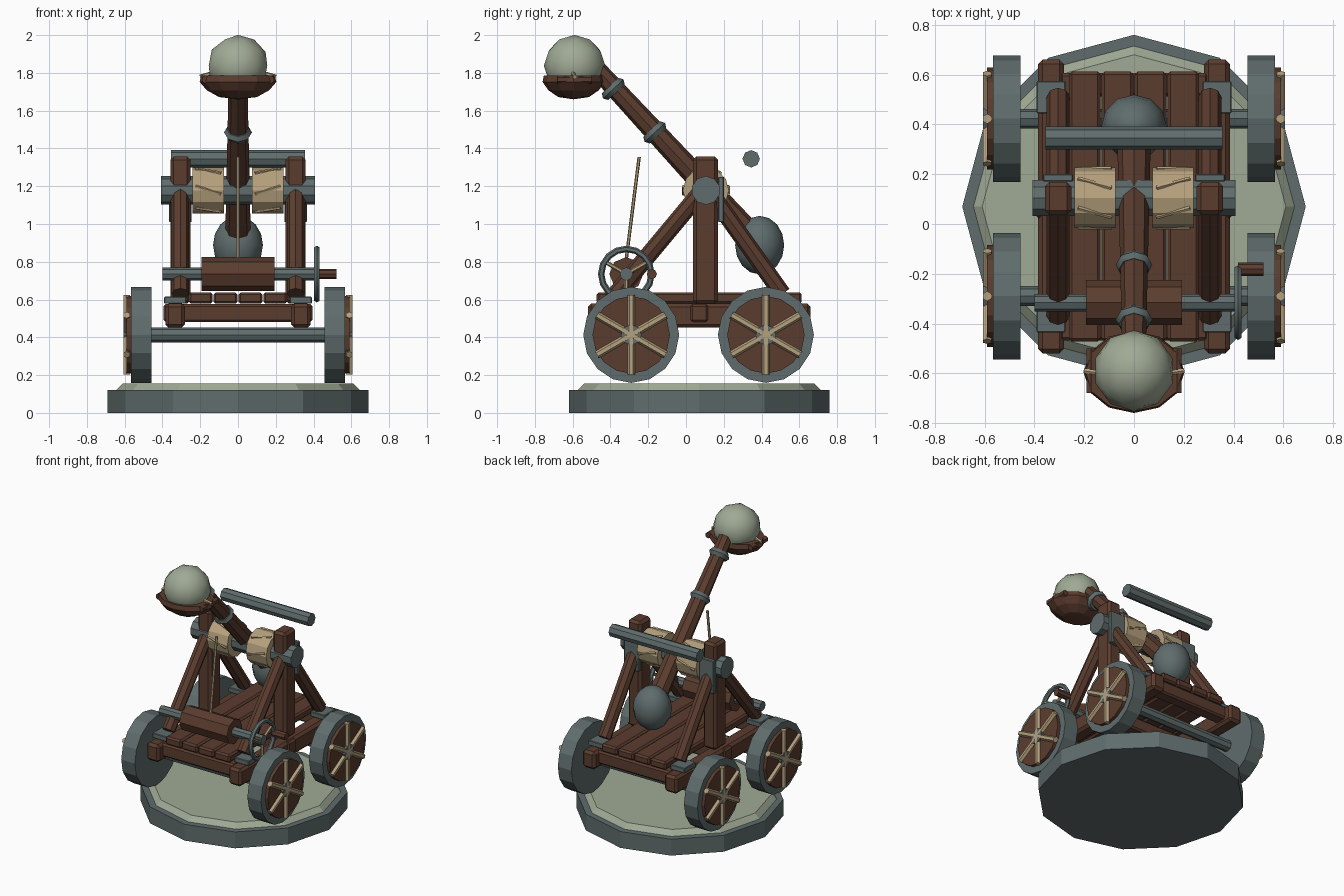
import bpy, bmesh, math
from mathutils import Vector

if "Cube" in bpy.data.objects:
    bpy.data.objects.remove(bpy.data.objects["Cube"], do_unlink=True)


def material(name, rgb):
    m = bpy.data.materials.new(name)
    m.use_nodes = True
    m.diffuse_color = (*rgb, 1)
    m.node_tree.nodes["Principled BSDF"].inputs["Base Color"].default_value = (*rgb, 1)
    return m


IRON = material("iron grey", (0.115, 0.15, 0.15))
WOOD = material("dark wood", (0.105, 0.046, 0.028))
ROPE = material("rope tan", (0.47, 0.36, 0.21))
STONE = material("pale stone", (0.35, 0.40, 0.30))


def finish(name, mat, smooth=False):
    ob = bpy.context.object
    ob.name = name
    ob.data.materials.append(mat)
    if smooth:
        bpy.ops.object.shade_smooth_by_angle(angle=math.radians(40))
    return ob


def box(name, mat, center, size, bevel=0.012):
    bpy.ops.mesh.primitive_cube_add(size=1, location=center)
    ob = finish(name, mat)
    ob.scale = size
    bpy.ops.object.transform_apply(location=False, rotation=False, scale=True)
    if bevel:
        mod = ob.modifiers.new("worn edges", "BEVEL")
        mod.width = bevel
        mod.segments = 1
    return ob


def rod(name, mat, a, b, r, r2=None, sides=8):
    a, b = Vector(a), Vector(b)
    d = b - a
    bpy.ops.mesh.primitive_cone_add(vertices=sides, radius1=r, radius2=r if r2 is None else r2,
                                    depth=d.length, location=(a + b) / 2,
                                    rotation=d.to_track_quat("Z", "Y").to_euler())
    return finish(name, mat)


def ring(name, mat, center, axis, major, minor, seg=8, minor_seg=6):
    bpy.ops.mesh.primitive_torus_add(location=center, major_radius=major, minor_radius=minor,
                                     major_segments=seg, minor_segments=minor_seg,
                                     rotation=Vector(axis).to_track_quat("Z", "Y").to_euler())
    return finish(name, mat, True)


# Plinth
MID = 0.07
rod("plinth", IRON, (0, MID, 0), (0, MID, 0.12), 0.69, sides=12)
rod("plinth_top", STONE, (0, MID, 0.12), (0, MID, 0.155), 0.645, 0.61, 12)

# Wheels and axles
AXLE_Z = 0.413
for end, y in (("front", -0.29), ("rear", 0.423)):
    rod(end + "_axle", IRON, (-0.47, y, AXLE_Z), (0.47, y, AXLE_Z), 0.04)
    for side, s in (("right", -1), ("left", 1)):
        name = end + "_" + side + "_wheel"
        rod(name + "_tyre", IRON, (s * 0.457, y, AXLE_Z), (s * 0.567, y, AXLE_Z), 0.254, sides=16)
        rod(name + "_disc", WOOD, (s * 0.56, y, AXLE_Z), (s * 0.59, y, AXLE_Z), 0.205, sides=16)
        rod(name + "_hub", IRON, (s * 0.56, y, AXLE_Z), (s * 0.607, y, AXLE_Z), 0.055)
        for i in range(6):
            t = math.radians(30 + 60 * i)
            rod(name + "_spoke", ROPE, (s * 0.59, y, AXLE_Z),
                (s * 0.59, y + 0.21 * math.cos(t), AXLE_Z + 0.21 * math.sin(t)), 0.02, sides=6)

# Deck planks and cross beams
for i in range(4):
    box("deck_plank", WOOD, (-0.198 + 0.132 * i, MID, 0.608), (0.128, 1.085, 0.06))
for name, y, w in (("front", -0.42, 0.6), ("middle", MID, 0.79), ("rear", 0.56, 0.6)):
    box(name + "_cross_beam", WOOD, (0, y, 0.528), (w, 0.095, 0.095))

# Side frames
PIVOT = Vector((0, 0.105, 1.178))
for side, s in (("right", -1), ("left", 1)):
    x = s * 0.305
    box(side + "_rail", WOOD, (s * 0.333, MID, 0.515), (0.104, 1.18, 0.128), 0.018)
    box(side + "_post", WOOD, (x, 0.103, 0.968), (0.107, 0.132, 0.78), 0.018)
    box(side + "_post_plate", IRON, (x, 0.185, 1.13), (0.12, 0.03, 0.24), 0.004)
    for end, y in (("front", -0.37), ("rear", 0.51)):
        box(side + "_" + end + "_foot_plate", IRON, (s * 0.333, y, 0.597), (0.116, 0.13, 0.036), 0.004)
        rod(side + "_" + end + "_strut", WOOD, (x, y, 0.63), (x, 0.105, 1.2), 0.046)
    # Rope bundle around the pivot shaft
    rod(side + "_rope_bundle", ROPE, (s * 0.075, PIVOT.y, PIVOT.z),
        (s * 0.24, PIVOT.y, PIVOT.z), 0.122, sides=12)
    for i in range(6):
        t = math.radians(60 * i + 50)
        u = t + 0.35
        rod(side + "_rope_strand", ROPE,
            (s * 0.225, PIVOT.y + 0.12 * math.cos(t), PIVOT.z + 0.12 * math.sin(t)),
            (s * 0.09, PIVOT.y + 0.12 * math.cos(u), PIVOT.z + 0.12 * math.sin(u)), 0.009, sides=5)

rod("pivot_shaft", IRON, (-0.408, PIVOT.y, PIVOT.z), (0.408, PIVOT.y, PIVOT.z), 0.076, sides=10)
rod("stop_bar", IRON, (-0.355, 0.345, 1.345), (0.355, 0.345, 1.345), 0.046)

# Throwing arm with iron bands and counterweight
tip, butt = Vector((0, -0.49, 1.84)), Vector((0, 0.37, 0.91))
rod("throwing_arm", WOOD, butt, tip, 0.068, 0.048)
for p in ((0, -0.165, 1.485), (0, -0.385, 1.715)):
    ring("arm_band", IRON, p, tip - butt, 0.046, 0.028)
bpy.ops.mesh.primitive_uv_sphere_add(segments=12, ring_count=8, location=(0, 0.39, 0.888))
finish("counterweight", IRON, True).scale = (0.132, 0.13, 0.155)

# Bowl, turned from a profile
bm = bmesh.new()
profile = [(0, 1.66), (0.1, 1.672), (0.165, 1.708), (0.203, 1.752), (0.195, 1.785),
           (0.15, 1.785), (0.1, 1.74), (0, 1.72)]
verts = [bm.verts.new((r, 0, z)) for r, z in profile]
edges = [bm.edges.new(pair) for pair in zip(verts, verts[1:])]
bmesh.ops.spin(bm, geom=verts + edges, cent=(0, 0, 0), axis=(0, 0, 1),
               angle=math.tau, steps=12)
bmesh.ops.remove_doubles(bm, verts=bm.verts, dist=0.0005)
bmesh.ops.recalc_face_normals(bm, faces=bm.faces)
mesh = bpy.data.meshes.new("bowl")
bm.to_mesh(mesh)
bm.free()
bowl = bpy.data.objects.new("bowl", mesh)
bpy.context.collection.objects.link(bowl)
bowl.location.y = -0.595
bowl.scale.y = 0.81
mesh.materials.append(WOOD)

# Bowl grips and lashings
for s in (-1, 1):
    rod("bowl_grip", WOOD, (s * 0.172, -0.68, 1.765), (s * 0.172, -0.5, 1.765), 0.022, sides=6)
    rod("bowl_lashing", ROPE, (s * 0.13, -0.6, 1.80), (s * 0.2, -0.59, 1.78), 0.011, sides=6)

# Stone shot
bpy.ops.mesh.primitive_ico_sphere_add(subdivisions=2, radius=0.163, location=(0, -0.59, 1.838))
finish("stone_shot", STONE, True)

# Winch, pull rope and hand wheel
W = Vector((0, -0.316, 0.735))
rod("winch_drum", WOOD, W - Vector((0.193, 0, 0)), W + Vector((0.193, 0, 0)), 0.09)
rod("winch_shaft", IRON, W - Vector((0.4, 0, 0)), W + Vector((0.43, 0, 0)), 0.035)
rod("pull_rope", ROPE, (0, -0.318, 0.8), (0, -0.248, 1.355), 0.009, sides=6)
hub = W + Vector((0.418, 0, 0))
ring("hand_wheel", IRON, hub, (1, 0, 0), 0.133, 0.017, 16)
for i in range(3):
    t = math.radians(30 + 120 * i)
    rod("hand_wheel_spoke", ROPE, hub, hub + Vector((0, 0.133 * math.cos(t), 0.133 * math.sin(t))),
        0.011, sides=6)
grip = hub + Vector((0, 0.135, 0))
rod("hand_wheel_grip", WOOD, grip, grip + Vector((0.103, 0, 0)), 0.027)
